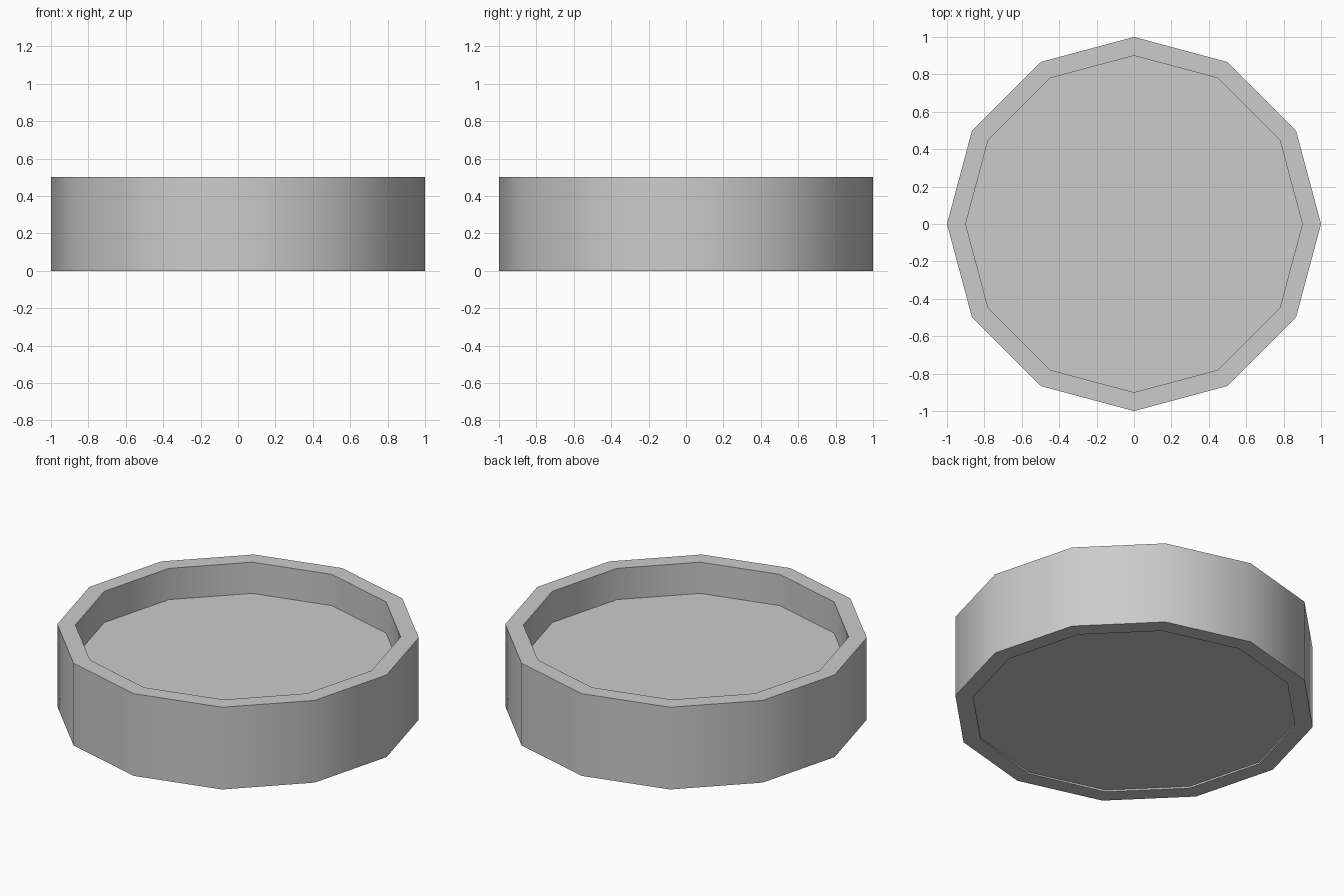
import bpy, bmesh
from math import cos, sin, pi, radians

if "Cube" in bpy.data.objects:
    bpy.data.objects.remove(bpy.data.objects["Cube"])

SIDES = 12


def lathe(name, profile, closed):
    """Revolve an (r, z) profile into a 12-sided solid."""
    bm = bmesh.new()
    rings = [[bm.verts.new((r * cos(2 * pi * i / SIDES), r * sin(2 * pi * i / SIDES), z))
              for i in range(SIDES)] for r, z in profile]
    pairs = list(zip(rings, rings[1:]))
    if closed:
        pairs.append((rings[-1], rings[0]))
    else:
        bm.faces.new(rings[0])
        bm.faces.new(rings[-1])
    for a, b in pairs:
        for i in range(SIDES):
            j = (i + 1) % SIDES
            bm.faces.new((a[i], a[j], b[j], b[i]))
    bmesh.ops.recalc_face_normals(bm, faces=bm.faces[:])
    mesh = bpy.data.meshes.new(name)
    bm.to_mesh(mesh)
    bm.free()
    obj = bpy.data.objects.new(name, mesh)
    bpy.context.collection.objects.link(obj)
    bpy.ops.object.select_all(action='DESELECT')
    obj.select_set(True)
    bpy.context.view_layer.objects.active = obj
    bpy.ops.object.shade_smooth_by_angle(angle=radians(40))
    return obj


# Outer wall ring
lathe("wall_ring", [(1, 0), (1, 0.5), (0.9, 0.5), (0.9, 0)], True)
# Floor slab, slightly recessed underneath
lathe("floor_slab", [(0.9, 0.01), (0.9, 0.31)], False)
